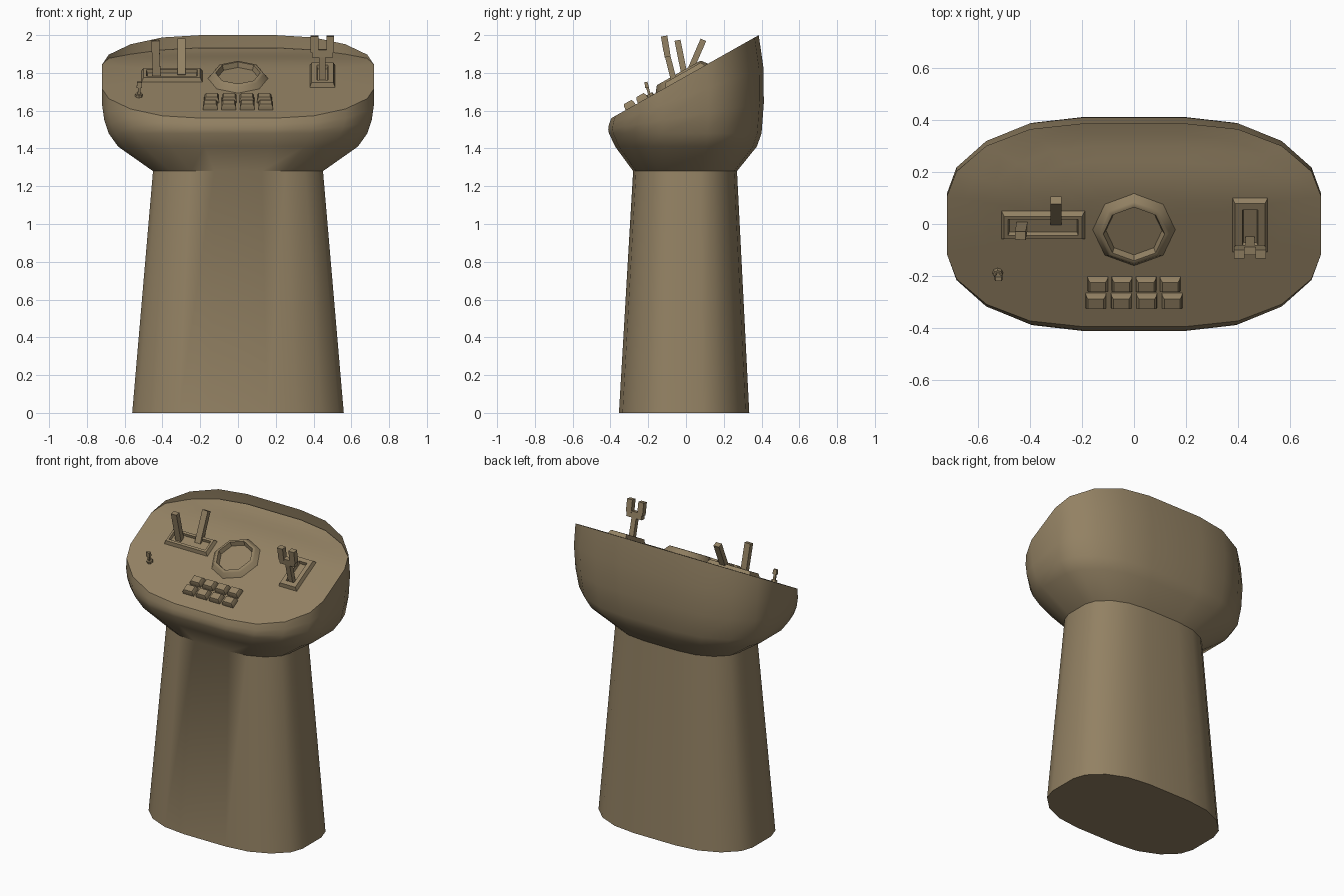
import bpy, bmesh, math
from mathutils import Vector, Matrix

if "Cube" in bpy.data.objects:
    bpy.data.objects.remove(bpy.data.objects["Cube"])

SLOPE = 0.563
ANGLE = math.atan(SLOPE)

mat = bpy.data.materials.new("warm_brown")
mat.diffuse_color = (0.29, 0.22, 0.125, 1)
mat.use_nodes = True
mat.node_tree.nodes["Principled BSDF"].inputs["Base Color"].default_value = mat.diffuse_color


def plane(y):
    """Height of the sloping rim plane."""
    return 1.783 + SLOPE * y


def finish(name, bm, angle=40):
    bmesh.ops.recalc_face_normals(bm, faces=bm.faces)
    me = bpy.data.meshes.new(name)
    bm.to_mesh(me)
    bm.free()
    ob = bpy.data.objects.new(name, me)
    bpy.context.collection.objects.link(ob)
    me.materials.append(mat)
    bpy.ops.object.select_all(action='DESELECT')
    ob.select_set(True)
    bpy.context.view_layer.objects.active = ob
    bpy.ops.object.shade_smooth_by_angle(angle=math.radians(angle))
    return ob


def loft(bm, rings, cap_start=True, cap_end=True):
    """Skin a list of equal-length point rings."""
    vs = [[bm.verts.new(p) for p in r] for r in rings]
    n = len(vs[0])
    for a, b in zip(vs, vs[1:]):
        for i in range(n):
            j = (i + 1) % n
            bm.faces.new((a[i], a[j], b[j], b[i]))
    if cap_start:
        bm.faces.new(vs[0][::-1])
    if cap_end:
        bm.faces.new(vs[-1])


# rounded 20-sided outline, unit half sizes, mirrored from one quarter
quarter = [(1, .29), (.95, .53), (.79, .78), (.556, .945), (.278, 1)]
half = quarter + [(-x, y) for x, y in reversed(quarter)]
outline = half + [(-x, -y) for x, y in half]


def section(hx, y0, y1, scale=1):
    c, h = (y0 + y1) / 2, (y1 - y0) / 2
    return [(x * hx * scale, c + y * h * scale) for x, y in outline]


# pedestal and flared head: one open-topped shell
rings = []
for z, hx, y0, y1 in [(0, .56, -.355, .335), (1.28, .45, -.28, .27),
                      (1.41, .635, -.375, .375), (1.48, .685, -.408, .40)]:
    rings.append([(x, y, z) for x, y in section(hx, y0, y1)])
for t, hx, y0, y1 in [(.3, .708, -.412, .412), (.65, .72, -.408, .41),
                      (1, .72, -.395, .385)]:
    rings.append([(x, y, 1.48 + t * (plane(y) - 1.48))
                  for x, y in section(hx, y0, y1)])
bm = bmesh.new()
loft(bm, rings, True, False)
finish("pedestal_and_head", bm)


# control panel: follows the rim, levels off below it at the back
def panel_z(y):
    t = min(max((y - .1) / .285, 0), 1)
    return plane(y) - .067 * t * t * (3 - 2 * t)


bm = bmesh.new()
loft(bm, [[(x, y, panel_z(y)) for x, y in section(.72, -.395, .385, s)]
          for s in (1, .9, .78, .64, .48, .3, .12)], False, True)
finish("control_panel", bm)


# parts standing on the slope: rings of (half x, half depth, height)
def on_panel(bm, x, y, sides, levels, cap_start=True):
    m = Matrix.Translation((x, y, plane(y))) @ Matrix.Rotation(ANGLE, 4, 'X')
    if sides == 4:
        unit = [(1, 1), (-1, 1), (-1, -1), (1, -1)]
    else:
        unit = [(math.cos(i * math.tau / sides), math.sin(i * math.tau / sides))
                for i in range(sides)]
    loft(bm, [[m @ Vector((u * hx, v * hv, h)) for u, v in unit]
              for hx, hv, h in levels], cap_start, True)


def beam(bm, p0, p1, wx, wy, taper=1):
    """Straight bar between two points, square to x."""
    p0, p1 = Vector(p0), Vector(p1)
    d = (p1 - p0).normalized()
    s = Vector((1, 0, 0))
    s = (s - d * s.dot(d)).normalized()
    t = d.cross(s)
    loft(bm, [[p + s * a * wx * k / 2 + t * b * wy * k / 2
               for a, b in ((1, 1), (-1, 1), (-1, -1), (1, -1))]
              for p, k in ((p0, 1), (p1, taper))])


# octagonal dial with raised rim
bm = bmesh.new()
on_panel(bm, 0, -.022, 8, [(.165, .165, -.008), (.138, .138, .028), (.13, .13, .034),
                           (.118, .118, .034), (.108, .108, .006)])
finish("dial", bm)

# lever base with shallow slot, and the two levers
bm = bmesh.new()
on_panel(bm, -.35, -.003, 4, [(.165, .066, -.008), (.15, .05, .022),
                              (.135, .035, .022), (.13, .03, .005)])
finish("lever_base", bm, 30)
for name, x, a, b in [("front_lever", -.43, (-.003, 1.765), (-.045, 1.972)),
                      ("back_lever", -.3, (.01, 1.785), (.092, 1.975))]:
    bm = bmesh.new()
    beam(bm, (x, *a), (x + (-.008 if x < -.4 else 0), *b), .042, .032)
    finish(name, bm, 30)

# throttle base with slot, and the forked throttle handle
bm = bmesh.new()
on_panel(bm, .447, -.004, 4, [(.07, .122, -.008), (.058, .108, .024),
                              (.03, .08, .024), (.026, .075, .004)])
finish("throttle_base", bm, 30)
bm = bmesh.new()
beam(bm, (.447, -.062, 1.75), (.447, -.1, 1.9), .034, .03)
beam(bm, (.447, -.097, 1.885), (.447, -.104, 1.925), .112, .032)
for s in (-1, 1):
    beam(bm, (.447 + s * .042, -.102, 1.912), (.447 + s * .042, -.116, 1.995), .04, .034)
finish("throttle_fork", bm, 30)

# two rows of four keys
bm = bmesh.new()
for row, (y, step) in enumerate([(-.293, .098), (-.228, .093)]):
    for i in range(4):
        on_panel(bm, (i - 1.5) * step, y, 4,
                 [(.04, .031, -.005), (.038, .029, .018), (.03, .022, .032)])
finish("keys", bm, 50)

# small toggle switch
bm = bmesh.new()
on_panel(bm, -.525, -.188, 8, [(.022, .022, -.005), (.018, .018, .014)])
beam(bm, (-.525, -.19, 1.675), (-.522, -.207, 1.73), .014, .014)
beam(bm, (-.522, -.206, 1.722), (-.522, -.212, 1.752), .03, .02, .8)
finish("toggle_switch", bm, 30)
